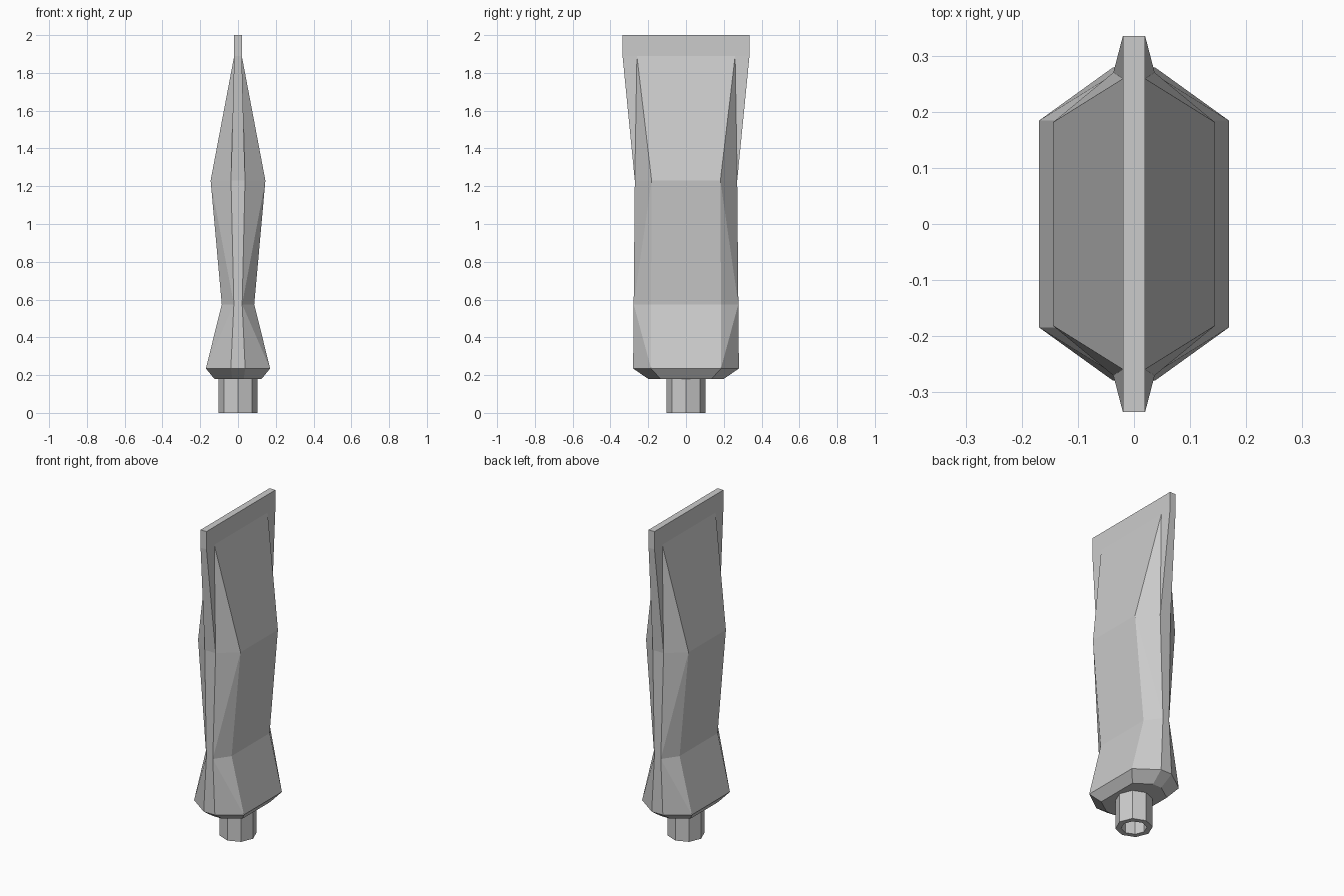
import bpy, bmesh
from math import cos, sin, tau

if "Cube" in bpy.data.objects:
    bpy.data.objects.remove(bpy.data.objects["Cube"])


def finish(bm, name):
    bmesh.ops.recalc_face_normals(bm, faces=bm.faces[:])
    mesh = bpy.data.meshes.new(name)
    bm.to_mesh(mesh)
    bm.free()
    obj = bpy.data.objects.new(name, mesh)
    bpy.context.collection.objects.link(obj)
    return obj


def ring(bm, points, z):
    return [bm.verts.new((x, y, z)) for x, y in points]


def octagon(a, b, c, d):
    """Broad face corners (a, b) and narrow edge corners (c, d), mirrored."""
    return [(a, -b), (a, b), (c, d), (-c, d), (-a, b), (-a, -b), (-c, -d), (c, -d)]


# Squeezed tube body: z, face corner x/y, edge corner x/y
levels = [
    (0.18, 0.125, 0.135, 0.03, 0.20),
    (0.235, 0.17, 0.185, 0.038, 0.28),
    (0.575, 0.086, 0.185, 0.022, 0.277),
    (1.23, 0.145, 0.182, 0.037, 0.271),
    (1.89, 0.02, 0.26, 0.02, 0.336),
]
bm = bmesh.new()
rings = [ring(bm, octagon(*l[1:]), l[0]) for l in levels]
bm.faces.new(rings[0])
broad = (0, 1, 4, 5)
for k, (low, high) in enumerate(zip(rings, rings[1:])):
    for i in range(8):
        j = (i + 1) % 8
        if k == 0 or (i in broad) == (j in broad):
            if k == 0 or i in (0, 2, 4, 6):
                bm.faces.new((low[i], low[j], high[j], high[i]))
            continue
        # crease direction of the slanted corner panels
        b, d = (i, j) if i in broad else (j, i)
        if k == 1:
            b, d = d, b
        bm.faces.new((low[b], low[d], high[b]))
        bm.faces.new((low[d], high[d], high[b]))

# Flat crimped end
top = ring(bm, [(0.02, -0.336), (0.02, 0.336), (-0.02, 0.336), (-0.02, -0.336)], 2.0)
h = rings[-1]
bm.faces.new((h[7], h[0], h[1], h[2], top[1], top[0]))
bm.faces.new((h[3], h[4], h[5], h[6], top[3], top[2]))
bm.faces.new((h[2], h[3], top[2], top[1]))
bm.faces.new((h[6], h[7], top[0], top[3]))
bm.faces.new(top)
finish(bm, "tube_body")

# Hollow eight-sided nozzle
bm = bmesh.new()
loops = []
for r, z in ((0.104, 0.18), (0.104, 0), (0.072, 0), (0.072, 0.178)):
    loops.append(ring(bm, [(r * cos(tau * i / 8), r * sin(tau * i / 8)) for i in range(8)], z))
for a, b in zip(loops, loops[1:]):
    for i in range(8):
        j = (i + 1) % 8
        bm.faces.new((a[i], a[j], b[j], b[i]))
bm.faces.new(loops[0])
bm.faces.new(loops[-1])
finish(bm, "nozzle")
